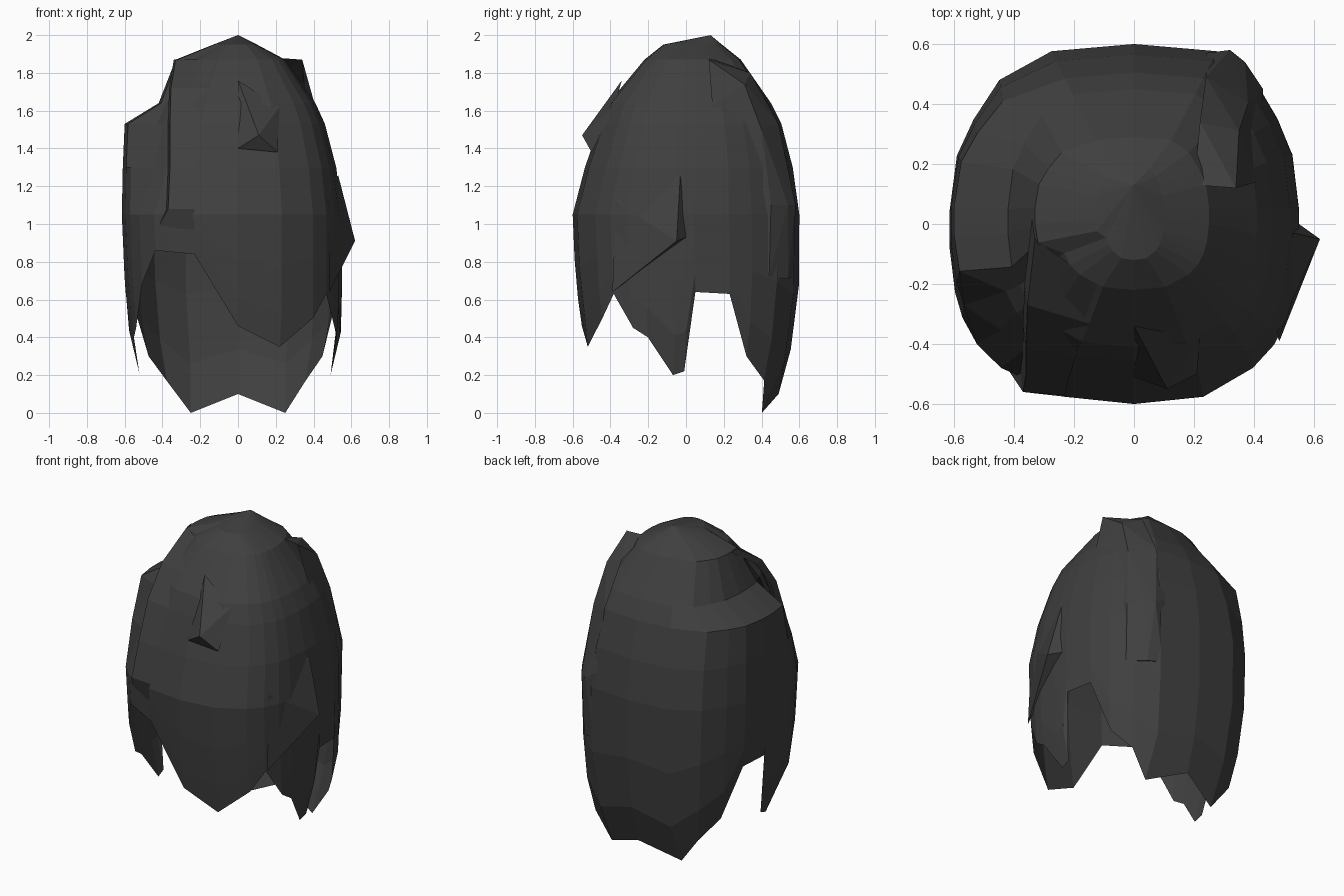
import bpy, bmesh
from mathutils import Vector

mat = bpy.data.materials.new("charcoal_hair")
mat.diffuse_color = (0.05, 0.05, 0.05, 1)

# Profiles against height: z, right width, left width, front depth, back depth
PROFILE = [
    (2.00, 0.00, 0.00, -0.13, 0.13), (1.95, 0.10, 0.13, 0.12, 0.19),
    (1.87, 0.25, 0.33, 0.22, 0.29), (1.64, 0.41, 0.42, 0.41, 0.45),
    (1.53, 0.46, 0.60, 0.455, 0.505), (1.30, 0.52, 0.61, 0.535, 0.565),
    (1.05, 0.55, 0.615, 0.60, 0.60), (0.70, 0.55, 0.60, 0.585, 0.60),
    (0.45, 0.55, 0.58, 0.55, 0.575), (0.20, 0.49, 0.52, 0.53, 0.53),
    (0.10, 0.49, 0.51, 0.50, 0.49), (0.00, 0.50, 0.50, 0.50, 0.42),
]

# Columns around the head: unit x, unit y, hem height right, hem height left
COLUMNS = [
    (0.00, -1.00, 0.46, 0.46), (0.42, -0.96, 0.35, 0.84), (0.72, -0.80, 0.50, 0.86),
    (0.85, -0.67, 0.63, 0.68), (0.93, -0.52, 0.45, 0.45), (0.97, -0.38, 0.40, 0.40),
    (1.00, -0.13, 0.20, 0.21), (1.00, -0.02, 0.22, 0.23), (1.00, 0.07, 0.64, 0.64),
    (0.96, 0.38, 0.63, 0.63), (0.87, 0.58, 0.30, 0.30), (0.73, 0.80, 0.17, 0.17),
    (0.50, 0.96, 0.00, 0.00), (0.00, 1.00, 0.10, 0.10),
]


def profile(z):
    for a, b in zip(PROFILE, PROFILE[1:]):
        if b[0] <= z <= a[0]:
            t = (a[0] - z) / (a[0] - b[0])
            return [p + (q - p) * t for p, q in zip(a[1:], b[1:])]
    return PROFILE[-1][1:]


def place(ux, uy, z, side):
    right, left, front, back = profile(z)
    width = left if side < 0 and ux > 0.6 else right
    # Hollow beside the fringe
    if side < 0 and (uy < -0.6 and z > 1.2 or uy < -0.5 and z > 1.4):
        width = right
    return Vector((side * width * ux, (back - front) / 2 + (back + front) / 2 * uy, z))


def finish(bm, name):
    mesh = bpy.data.meshes.new(name)
    bm.to_mesh(mesh)
    bm.free()
    mesh.materials.append(mat)
    obj = bpy.data.objects.new(name, mesh)
    bpy.context.collection.objects.link(obj)
    return obj


# Hair shell, open below, with a jagged hem
bm = bmesh.new()
apex = bm.verts.new((0, 0.13, 2))
around = [(c[0], c[1], c[2], 1) for c in COLUMNS]
around += [(c[0], c[1], c[3], -1) for c in reversed(COLUMNS[1:-1])]
grid = []
for ux, uy, hem, side in around:
    heights = [1.95, 1.87, 1.64, 1.53, 1.3, 1.05]
    heights += [1.05 + (hem - 1.05) * t for t in (0.4, 0.75, 1)]
    grid.append([bm.verts.new(place(ux, uy, z, side)) for z in heights])
for i, col in enumerate(grid):
    nxt = grid[(i + 1) % len(grid)]
    bm.faces.new((apex, col[0], nxt[0]))
    for j in range(len(col) - 1):
        bm.faces.new((col[j], col[j + 1], nxt[j + 1], nxt[j]))
bmesh.ops.recalc_face_normals(bm, faces=bm.faces)
finish(bm, "hair_shell")


# Raised locks: faceted wedges lying on the shell, open on the inside
def lock(name, points):
    bm = bmesh.new()
    for p in points:
        bm.verts.new(p)
    bmesh.ops.convex_hull(bm, input=bm.verts)
    bmesh.ops.recalc_face_normals(bm, faces=bm.faces)
    inner = [f for f in bm.faces
             if f.normal.dot(f.calc_center_median() - Vector((0, 0, 1))) < 0]
    bmesh.ops.delete(bm, geom=inner, context='FACES')
    finish(bm, name)


lock("parting_lock", [(0, -0.34, 1.76), (0.11, -0.55, 1.47), (0, -0.51, 1.40),
                      (0.21, -0.50, 1.38), (0.22, -0.38, 1.62)])
lock("side_lock", [(0.53, -0.03, 1.26), (0.62, -0.05, 0.91), (0.55, 0, 0.93),
                   (0.55, -0.2, 0.84), (0.485, -0.39, 0.64), (0.475, -0.37, 1.12)])
lock("crown_lock", [(0.2, 0.13, 1.88), (0.34, 0.12, 1.87), (0.41, 0.14, 1.62),
                    (0.22, 0.34, 1.8), (0.35, 0.31, 1.74), (0.24, 0.49, 1.53),
                    (0.38, 0.40, 1.5), (0.24, 0.57, 1.15), (0.32, 0.58, 1.1),
                    (0.37, 0.54, 1.1), (0.43, 0.45, 1.1), (0.26, 0.57, 0.72),
                    (0.35, 0.54, 0.71), (0.43, 0.44, 0.72)])

# Left edge of the fringe: a strip standing proud of the side hair
EDGE = [(-0.33, -0.05, 1.87), (-0.355, -0.27, 1.72), (-0.36, -0.41, 1.53),
        (-0.36, -0.50, 1.30), (-0.37, -0.56, 1.08), (-0.43, -0.47, 0.97)]
bm = bmesh.new()
rows = []
for x, y, z in EDGE:
    root = place(0.42, -0.96, z, -1) + Vector((0, -0.003, 0))
    rows.append([bm.verts.new(p) for p in (root, (x, y, z), (x - 0.01, y + 0.07, z))])
for a, b in zip(rows, rows[1:]):
    for k in range(2):
        bm.faces.new((a[k + 1], b[k + 1], b[k], a[k]))
finish(bm, "fringe_edge")
